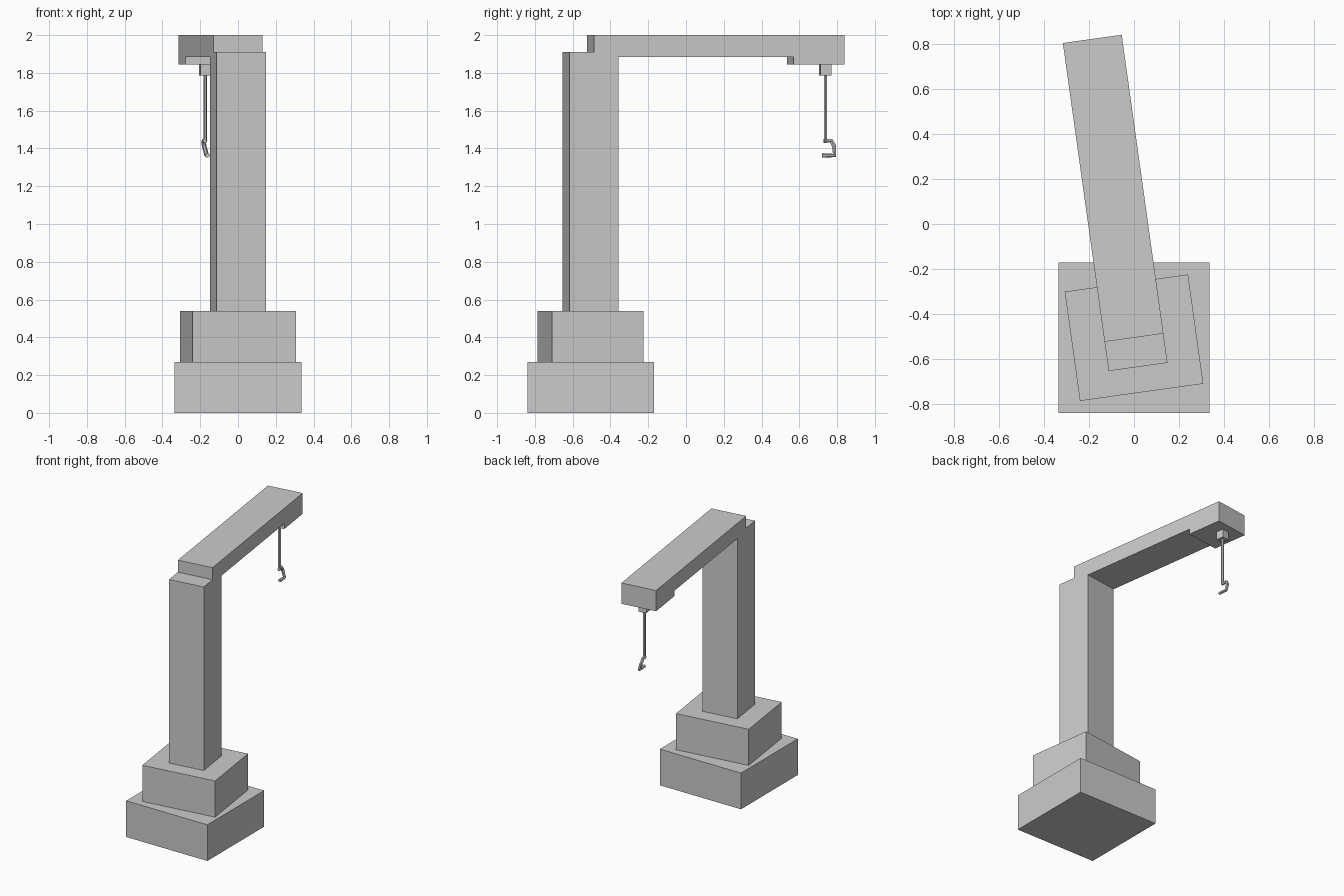
import bpy
import bmesh
from math import radians
from mathutils import Matrix

old = bpy.data.objects.get("Cube")
if old:
    bpy.data.objects.remove(old, do_unlink=True)

# One plain grey for everything
GREY = (0.6, 0.6, 0.6, 1.0)
grey = bpy.data.materials.new("plain grey")
grey.use_nodes = True
grey.diffuse_color = GREY
grey.node_tree.nodes["Principled BSDF"].inputs["Base Color"].default_value = GREY

# The turning part of the crane swings about the base centre
BASE = Matrix.Translation((0, -0.505, 0))
SWING = BASE @ Matrix.Rotation(radians(7.95), 4, 'Z')
REACH = 1.255


def add(name, data, frame):
    data.materials.append(grey)
    obj = bpy.data.objects.new(name, data)
    obj.matrix_world = frame
    bpy.context.collection.objects.link(obj)
    return obj


def block(name, width, depth, bottom, top, frame, y=0.0):
    bm = bmesh.new()
    bmesh.ops.create_cube(bm, size=1)
    bmesh.ops.scale(bm, vec=(width, depth, top - bottom), verts=bm.verts)
    bmesh.ops.translate(bm, vec=(0, y, (top + bottom) / 2), verts=bm.verts)
    mesh = bpy.data.meshes.new(name)
    bm.to_mesh(mesh)
    bm.free()
    return add(name, mesh, frame)


def side_profile(name, outline, width, frame):
    """Extrude a y-z outline across the width."""
    bm = bmesh.new()
    face = bm.faces.new([bm.verts.new((-width / 2, y, z)) for y, z in outline])
    made = bmesh.ops.extrude_face_region(bm, geom=[face])["geom"]
    verts = [v for v in made if isinstance(v, bmesh.types.BMVert)]
    bmesh.ops.translate(bm, vec=(width, 0, 0), verts=verts)
    bmesh.ops.recalc_face_normals(bm, faces=bm.faces)
    mesh = bpy.data.meshes.new(name)
    bm.to_mesh(mesh)
    bm.free()
    return add(name, mesh, frame)


def bar(name, points, radius, frame):
    """Six-sided bar along a path."""
    curve = bpy.data.curves.new(name, 'CURVE')
    curve.dimensions = '3D'
    curve.bevel_depth = radius
    curve.bevel_resolution = 1
    curve.use_fill_caps = True
    spline = curve.splines.new('POLY')
    spline.use_smooth = False
    spline.points.add(len(points) - 1)
    for point, co in zip(spline.points, points):
        point.co = (*co, 1)
    return add(name, curve, frame)


# Stepped base
block("base", 0.67, 0.67, 0, 0.27, BASE)
block("turntable", 0.553, 0.49, 0.27, 0.54, SWING)

# Mast and arm in one piece, with a notch behind the arm and a deeper tip
side_profile("mast_and_arm", [
    (-0.131, 0.54), (0.131, 0.54), (0.131, 1.885), (1.067, 1.885),
    (1.067, 1.845), (1.34, 1.845), (1.34, 2.0), (0, 2.0),
    (0, 1.91), (-0.131, 1.91)], 0.264, SWING)

# Hoist, rod and hook
block("hoist_block", 0.058, 0.058, 1.785, 1.845, SWING, REACH)
HANG = Matrix.Translation(SWING @ Matrix.Translation((0, REACH, 0)).to_translation())
bar("hoist_rod", [(0, 0, 1.785), (0, 0, 1.44)], 0.01, HANG)
bar("hook", [
    (0, -0.008, 1.44), (-0.008, 0.032, 1.44), (-0.006, 0.045, 1.415),
    (0.008, 0.048, 1.363), (0.013, -0.018, 1.363)], 0.012, HANG)
